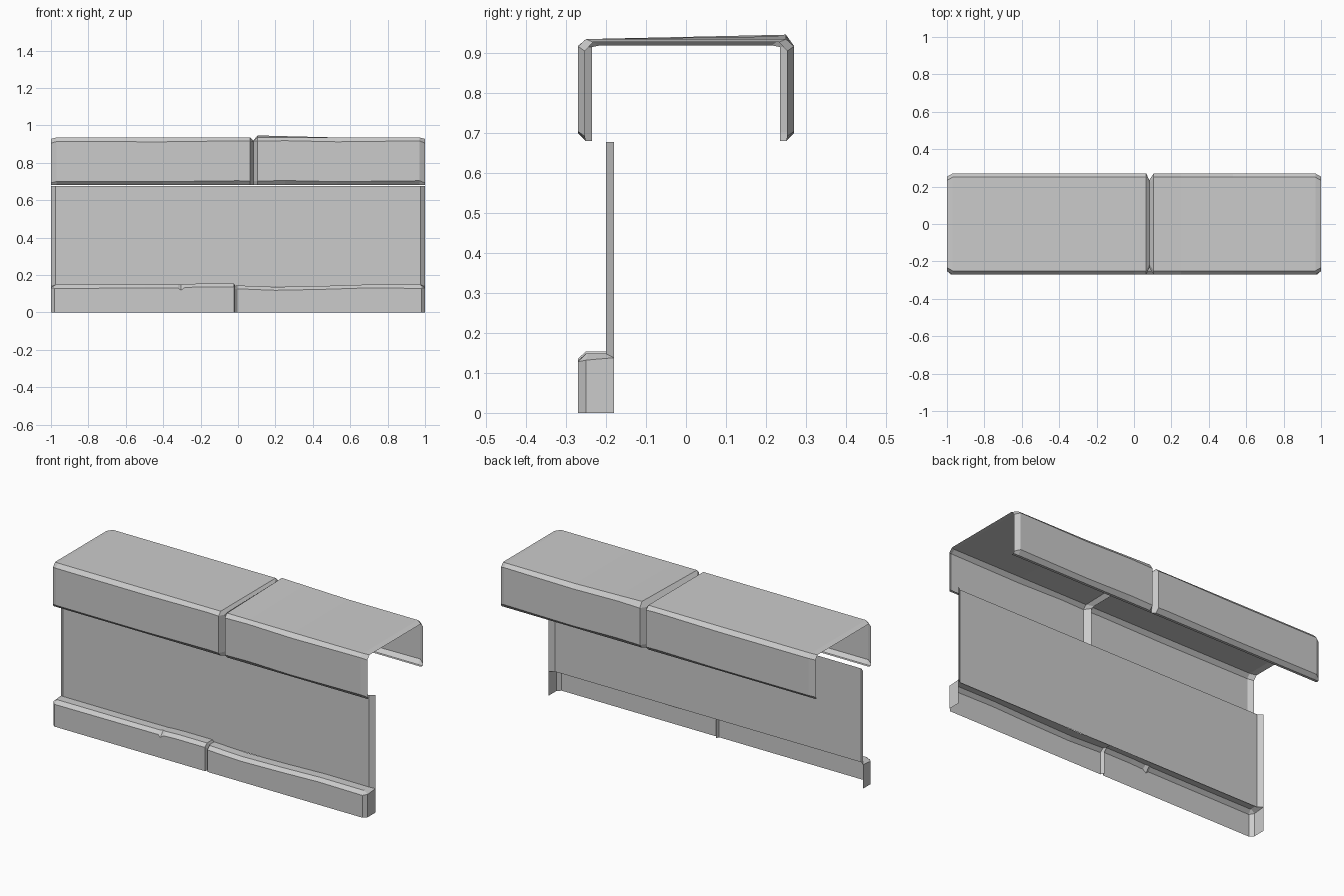
import bpy, bmesh

if "Cube" in bpy.data.objects:
    bpy.data.objects.remove(bpy.data.objects["Cube"])


def loft(name, rows):
    """Skin a list of equal-length point rows into an open shell."""
    n = len(rows[0])
    verts = [p for r in rows for p in r]
    faces = [(i * n + j, (i + 1) * n + j, (i + 1) * n + j + 1, i * n + j + 1)
             for i in range(len(rows) - 1) for j in range(n - 1)]
    mesh = bpy.data.meshes.new(name)
    mesh.from_pydata(verts, [], faces)
    bm = bmesh.new()
    bm.from_mesh(mesh)
    bmesh.ops.remove_doubles(bm, verts=bm.verts, dist=0.0005)
    bmesh.ops.dissolve_degenerate(bm, edges=bm.edges, dist=0.0005)
    bm.to_mesh(mesh)
    bm.free()
    obj = bpy.data.objects.new(name, mesh)
    bpy.context.collection.objects.link(obj)
    return obj


def cap_row(x, d=0.0, rise=0.0, edge=0.0):
    """Cross-section of the coping: d insets it, rise lifts the back edge."""
    y, top = 0.27 - d, 0.935 - 0.45 * d
    half = [(min(0.235, y), 0.68), (min(0.25, y), 0.68), (y, 0.702 + edge),
            (y, 0.915 + edge), (y - 0.02, top)]
    front = [(x, -a, b) for a, b in half]
    back = [(x, a, b) for a, b in reversed(half)]
    back[0] = (x, back[0][1], top + rise)
    return front + back


# Coping: two stones, chamfered ends, one recessed joint
loft("wall_coping", [
    cap_row(-1.0, 0.017, 0, -0.01), cap_row(-0.97, 0, 0, -0.002),
    cap_row(-0.4, 0, 0, -0.003), cap_row(0.0, 0, 0, 0.002),
    cap_row(0.065), cap_row(0.082, 0.035), cap_row(0.105, 0, 0.011),
    cap_row(0.25, 0, 0.007, 0.003), cap_row(0.53, 0, 0, -0.003),
    cap_row(0.97, 0, 0, 0.002), cap_row(1.0, 0.017, 0, -0.01)])

# Wall panel with slanted end returns
loft("wall_panel", [
    [(x, y, 0.138), (x, y, 0.677)]
    for x, y in ((-1, -0.18), (-0.975, -0.2), (0.975, -0.2), (1, -0.18))])


def base_row(x, top, d=0.0, chip=0.0):
    """Cross-section of the plinth, d recesses it and chip cuts its edge."""
    return [(x, -0.27 + d, 0), (x, -0.27 + d, top - 0.018 - chip),
            (x, -0.25 + d + chip * 0.5, top), (x, -0.2, top)]


def base_end(s):
    """Rows that wrap the plinth round one end, from the back to the front."""
    inner = (s * 0.975, -0.2, 0.148)
    return [
        [(s, -0.18, 0), (s, -0.18, 0.138), inner, inner],
        [(s, -0.25, 0), (s, -0.25, 0.132), (s * 0.975, -0.245, 0.148), inner],
        [(s * 0.98, -0.27, 0), (s * 0.98, -0.27, 0.128),
         (s * 0.975, -0.25, 0.148), inner]]


# Plinth: two uneven stones with a joint and a small chip
loft("wall_plinth", base_end(-1) + [
    base_row(-0.5, 0.148), base_row(-0.32, 0.149),
    base_row(-0.305, 0.149, 0, 0.013), base_row(-0.285, 0.151),
    base_row(-0.2, 0.154), base_row(-0.022, 0.154),
    base_row(-0.015, 0.142, 0.02), base_row(-0.006, 0.144),
    base_row(0.2, 0.136), base_row(0.45, 0.141), base_row(0.7, 0.149)]
    + base_end(1)[::-1])
